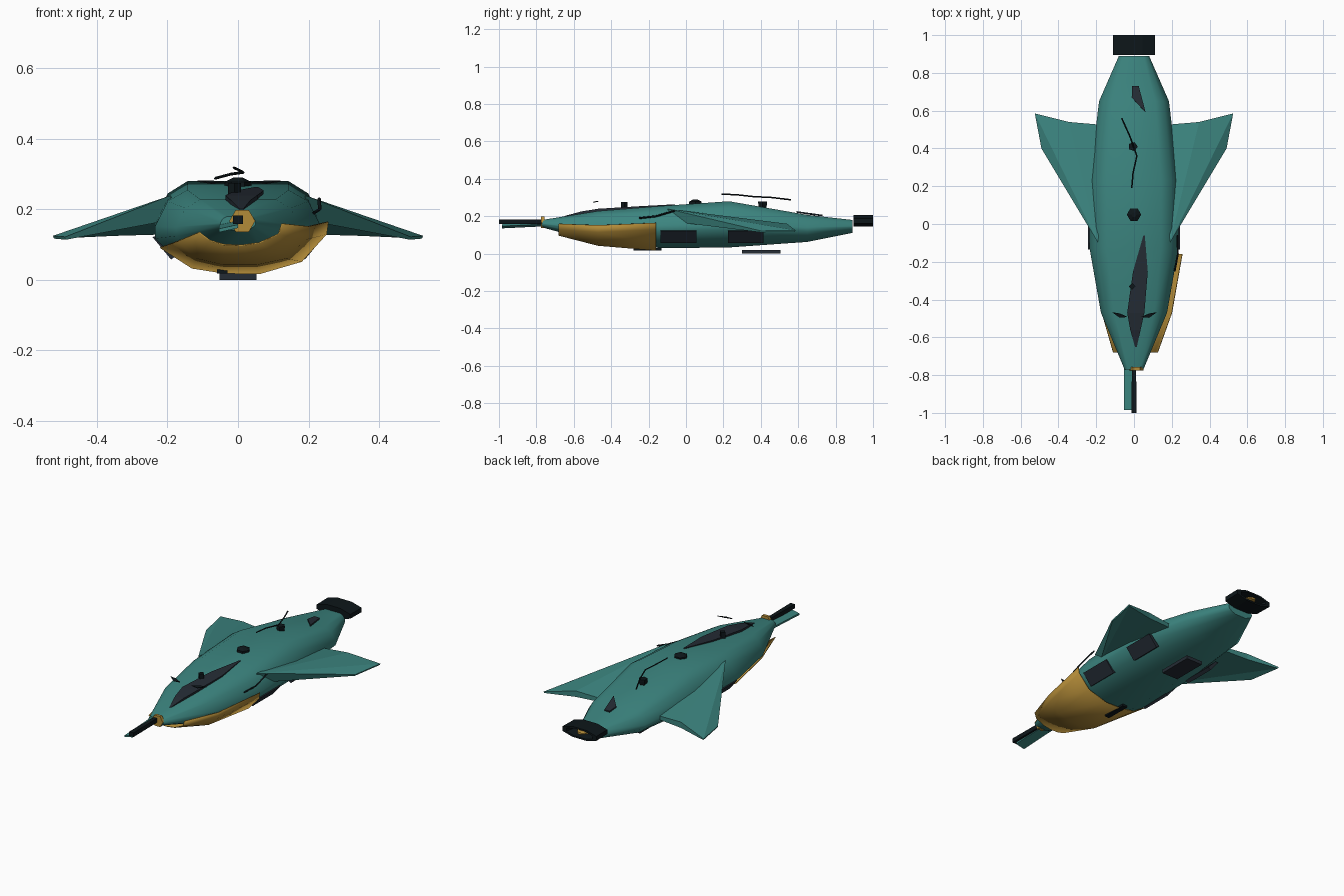
import bpy, math
from mathutils import Vector

if "Cube" in bpy.data.objects:
    bpy.data.objects.remove(bpy.data.objects["Cube"])


def material(name, rgb):
    m = bpy.data.materials.new(name)
    m.diffuse_color = (*rgb, 1)
    m.use_nodes = True
    m.node_tree.nodes["Principled BSDF"].inputs["Base Color"].default_value = m.diffuse_color
    return m


TEAL = material("teal", (0.045, 0.235, 0.215))
GOLD = material("gold", (0.45, 0.26, 0.04))
DARK = material("dark", (0.018, 0.025, 0.035))
BLACK = material("black", (0.004, 0.008, 0.01))


def mesh(name, verts, faces, mat, angle=0, thick=0):
    me = bpy.data.meshes.new(name)
    me.from_pydata(verts, [], faces)
    me.materials.append(mat)
    ob = bpy.data.objects.new(name, me)
    bpy.context.collection.objects.link(ob)
    bpy.ops.object.select_all(action='DESELECT')
    ob.select_set(True)
    bpy.context.view_layer.objects.active = ob
    bpy.ops.object.mode_set(mode='EDIT')
    bpy.ops.mesh.select_all(action='SELECT')
    bpy.ops.mesh.normals_make_consistent(inside=False)
    bpy.ops.object.mode_set(mode='OBJECT')
    if angle:
        bpy.ops.object.shade_smooth_by_angle(angle=math.radians(angle))
    if thick:
        s = ob.modifiers.new("thickness", 'SOLIDIFY')
        s.thickness = thick
        s.offset = 0
    return ob


def loft(name, rings, mat, closed=True, caps=True, angle=0, thick=0):
    n = len(rings[0])
    verts = [p for r in rings for p in r]
    faces = []
    for k in range(len(rings) - 1):
        for i in range(n if closed else n - 1):
            j = (i + 1) % n
            faces.append((k * n + i, k * n + j, (k + 1) * n + j, (k + 1) * n + i))
    if closed and caps:
        faces += [tuple(range(n)), tuple(range(len(verts) - n, len(verts)))]
    return mesh(name, verts, faces, mat, angle, thick)


def box(name, x, y, z, mat):
    return loft(name, [[(x[0], v, z[0]), (x[1], v, z[0]), (x[1], v, z[1]), (x[0], v, z[1])]
                       for v in y], mat)


def disc(name, x, y, levels, mat, sides=6):
    return loft(name, [[(x + r * math.cos(i * math.tau / sides), y + r * math.sin(i * math.tau / sides), z)
                        for i in range(sides)] for z, r in levels], mat)


def wire(name, pts, r):
    cu = bpy.data.curves.new(name, 'CURVE')
    cu.dimensions = '3D'
    cu.bevel_depth = r
    cu.bevel_resolution = 0
    s = cu.splines.new('POLY')
    s.points.add(len(pts) - 1)
    for p, c in zip(s.points, pts):
        p.co = (*c, 1)
    cu.materials.append(BLACK)
    bpy.context.collection.objects.link(bpy.data.objects.new(name, cu))


# Hull: one rounded section scaled along the length (y, half width, bottom, top)
half = [(0.61, 1), (0.85, 0.72), (1, 0.1), (1, -0.2), (0.8, -0.62), (0.45, -0.96)]
section = half + [(-x, z) for x, z in reversed(half)]
stations = [(-0.77, 0.05, 0.14, 0.18), (-0.47, 0.175, 0.055, 0.228), (-0.13, 0.235, 0.025, 0.255),
            (0.23, 0.235, 0.028, 0.28), (0.65, 0.185, 0.06, 0.207), (0.89, 0.08, 0.11, 0.18)]
loft("hull", [[(x * w, y, (b + t) / 2 + z * (t - b) / 2) for x, z in section]
              for y, w, b, t in stations], TEAL, angle=50)


def hull_top(y):
    for a, b in zip(stations, stations[1:]):
        if a[0] <= y <= b[0]:
            return a[3] + (b[3] - a[3]) * (y - a[0]) / (b[0] - a[0])


# Drooped wings with a crease running back from the root
for side, s in (("right", 1), ("left", -1)):
    top = [(0.19, -0.10, 0.24), (0.49, 0.40, 0.122), (0.525, 0.585, 0.125),
           (0.345, 0.54, 0.16), (0.17, 0.525, 0.15)]
    low = [(0.19, -0.06, 0.17), (0.488, 0.40, 0.114), (0.522, 0.583, 0.117),
           (0.345, 0.54, 0.125), (0.17, 0.525, 0.13)]
    verts = [(s * x, y, z) for x, y, z in top + low]
    faces = [(0, 1, 2), (0, 2, 3), (0, 3, 4), (5, 7, 6), (5, 8, 7), (5, 9, 8)]
    faces += [(i, (i + 1) % 5, (i + 1) % 5 + 5, i + 5) for i in range(5)]
    mesh(side + "_wing", verts, faces, TEAL)

# Slightly lopsided gold belly shell
shell = {-0.68: [(0.125, 0.16), (0.115, 0.13), (0.06, 0.105), (0.01, 0.098), (-0.04, 0.1), (-0.08, 0.112), (-0.11, 0.135)],
         -0.47: [(0.2, 0.152), (0.19, 0.115), (0.135, 0.062), (0.05, 0.044), (-0.04, 0.044), (-0.115, 0.062), (-0.17, 0.11)],
         -0.16: [(0.255, 0.165), (0.25, 0.13), (0.18, 0.053), (0.06, 0.018), (-0.04, 0.02), (-0.13, 0.034), (-0.22, 0.092)]}
loft("belly_shell", [[(x, y, z) for x, z in pts] for y, pts in shell.items()],
     GOLD, closed=False, angle=50, thick=0.004)

# Canopy: raised skewed strip on the nose (y, left x, right x, height)
rows = [(-0.65, 0.005, 0.015, 0.002), (-0.56, -0.02, 0.035, 0.012), (-0.47, -0.036, 0.055, 0.012),
        (-0.25, -0.005, 0.073, 0.008), (-0.06, 0.05, 0.057, 0.004)]
loft("canopy", [[(l, y, hull_top(y) - 0.01), (l, y, hull_top(y) + h), (r, y, hull_top(y) + h),
                 (r, y, hull_top(y) - 0.01)] for y, l, r, h in rows], DARK)

# Side windows, lying on the lower flanks
for side, s in (("right", 1), ("left", -1)):
    for n, (y0, y1) in enumerate([(-0.135, 0.055), (0.225, 0.415)]):
        a, b = (0.19, 0.058), (0.243, 0.122)
        loft(f"{side}_window_{n + 1}", [[(s * a[0], y, a[1]), (s * b[0], y, b[1]), (s * (b[0] - 0.018), y, b[1] + 0.002),
                                         (s * (a[0] - 0.018), y, a[1] + 0.012)] for y in (y0, y1)], DARK)

# Belly plates
box("belly_plate", (-0.052, 0.052), (0.3, 0.505), (0, 0.02), DARK)
box("front_belly_plate", (-0.06, -0.03), (-0.28, -0.13), (0.018, 0.03), BLACK)

# Nose: collar, probe and offset tongue
loft("nose_collar", [[(0.012 + 0.037 * math.cos(i * math.tau / 6), y, 0.167 + 0.036 * math.sin(i * math.tau / 6))
                      for i in range(6)] for y in (-0.775, -0.757)], GOLD)
loft("nose_probe", [[(x, y, z) for x, z in ((-w, 0.158), (w, 0.158), (w, 0.183), (-w, 0.183))]
                    for y, w in ((-0.76, 0.011), (-1.0, 0.014))], BLACK)
loft("nose_tongue", [[(-0.054, y, a), (0, y, a + 0.012), (0, y, a + 0.022), (-0.054, y, a + 0.01)]
                     for y, a in ((-0.74, 0.147), (-0.985, 0.135))], TEAL)

# Tail nozzle: flat open ring around a gold pyramid
def oval(y, w, h):
    return [(w * math.cos(math.pi / 8 + i * math.pi / 4) / 0.924, y,
             0.175 + h * math.sin(math.pi / 8 + i * math.pi / 4) / 0.924) for i in range(8)]


loft("tail_nozzle", [oval(0.895, 0.07, 0.02), oval(0.895, 0.11, 0.031), oval(1.0, 0.112, 0.031),
                     oval(1.0, 0.085, 0.022), oval(0.93, 0.07, 0.018)], BLACK)
loft("tail_flame", [oval(0.92, 0.07, 0.018), oval(0.998, 0.015, 0.006)], GOLD)

# Dorsal fittings
disc("dorsal_cap", 0, 0.05, [(0.255, 0.038), (0.278, 0.038), (0.29, 0.014)], BLACK)
disc("rear_stub", -0.005, 0.41, [(0.23, 0.018), (0.268, 0.025), (0.278, 0.025)], BLACK, 5)
disc("front_stub", -0.01, -0.33, [(0.23, 0.018), (0.275, 0.018)], BLACK, 4)
mesh("rear_hatch", [(x, y, hull_top(y) + 0.006) for x, y in
                    ((-0.01, 0.73), (0.025, 0.73), (0.062, 0.59), (-0.012, 0.67))],
     [(0, 1, 2, 3)], DARK, thick=0.008)
for side, c, s in (("right", 0.08, 1), ("left", -0.075, -1)):
    mesh(side + "_whisker", [(c - s * 0.04, -0.492, 0.276), (c, -0.496, 0.274), (c + s * 0.04, -0.468, 0.28),
                             (c, -0.474, 0.28)], [(0, 1, 2, 3)], BLACK, thick=0.004)

# Loose trailing cables
wire("dorsal_cable", [(-0.065, 0.56, 0.288), (-0.02, 0.46, 0.3), (0.015, 0.36, 0.305),
                      (-0.005, 0.27, 0.315), (-0.012, 0.19, 0.318)], 0.004)
wire("side_cable", [(0.215, -0.25, 0.19), (0.232, -0.16, 0.2), (0.23, -0.06, 0.23)], 0.005)
